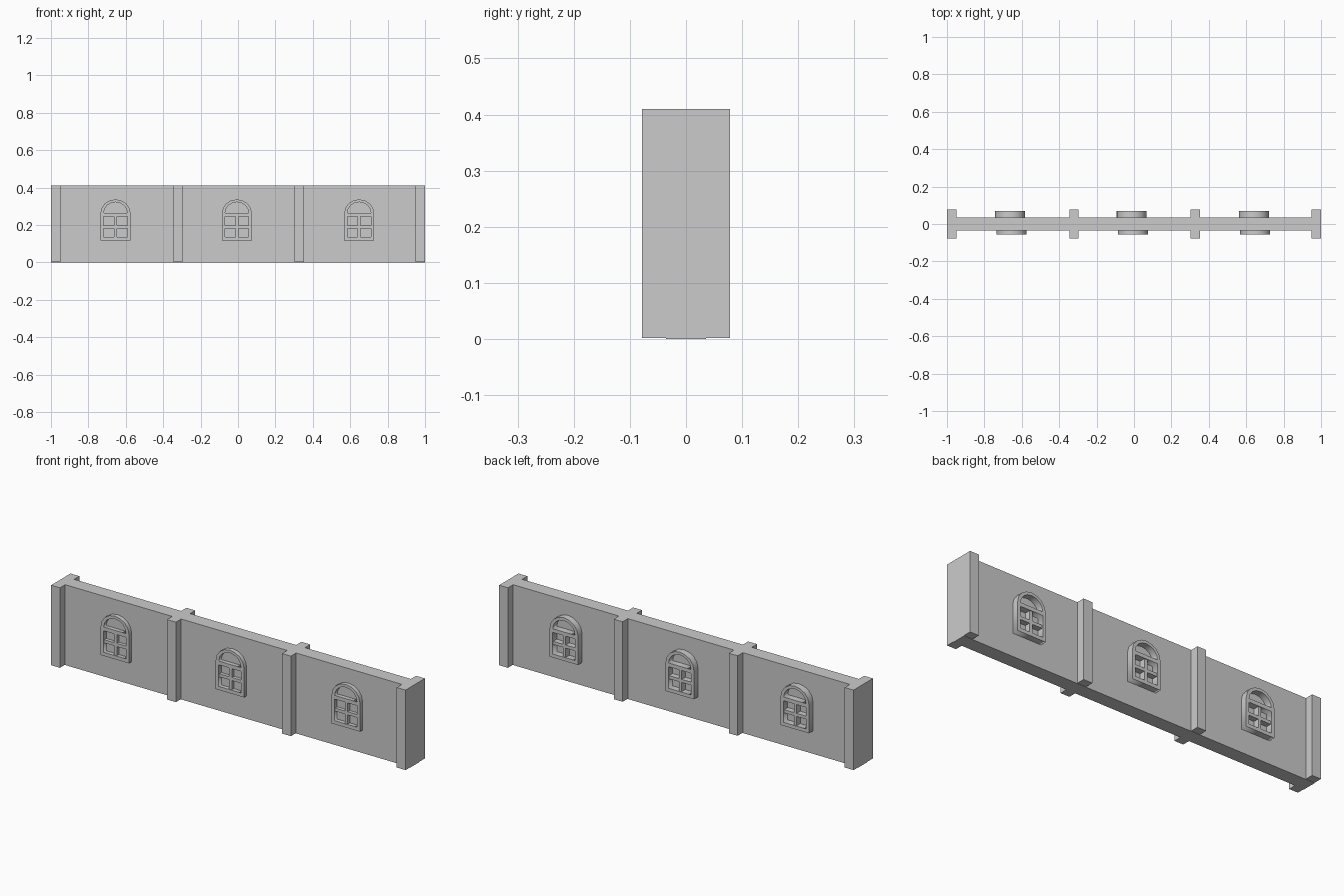
import bpy
from math import cos, sin, pi

if "Cube" in bpy.data.objects:
    bpy.data.objects.remove(bpy.data.objects["Cube"])

HEIGHT = 0.41
WALL_Y = 0.036      # half thickness of the wall
PILLAR_Y = 0.078    # how far the pilasters reach


def box(name, x0, x1, y0, y1, z0, z1):
    bpy.ops.mesh.primitive_cube_add(size=1, location=((x0 + x1) / 2, (y0 + y1) / 2, (z0 + z1) / 2))
    o = bpy.context.object
    o.name = name
    o.scale = (abs(x1 - x0), abs(y1 - y0), abs(z1 - z0))
    bpy.ops.object.transform_apply(location=False, rotation=False, scale=True)
    return o


def arch(radius, spring, steps=8):
    return [(radius * cos(pi * i / steps), spring + radius * 0.92 * sin(pi * i / steps))
            for i in range(steps + 1)]


def plate(name, loops, x, y0, y1):
    """Flat shape in x/z with holes, spanning y0..y1."""
    cu = bpy.data.curves.new(name, 'CURVE')
    cu.dimensions = '2D'
    cu.fill_mode = 'BOTH'
    cu.extrude = abs(y1 - y0) / 2
    for pts in loops:
        s = cu.splines.new('POLY')
        s.points.add(len(pts) - 1)
        for p, (px, pz) in zip(s.points, pts):
            p.co = (px, pz, 0, 1)
        s.use_cyclic_u = True
    o = bpy.data.objects.new(name, cu)
    bpy.context.collection.objects.link(o)
    o.location = (x, (y0 + y1) / 2, 0)
    o.rotation_euler = (pi / 2, 0, 0)
    bpy.ops.object.select_all(action='DESELECT')
    o.select_set(True)
    bpy.context.view_layer.objects.active = o
    bpy.ops.object.convert(target='MESH')


def window(side, x, face_y):
    sign = 1 if face_y > 0 else -1
    base = sign * WALL_Y
    # arched surround with a square opening and a fanlight opening
    outer = [(-0.08, 0.117), (0.08, 0.117)] + arch(0.08, 0.263)
    lower = [(-0.063, 0.135), (0.063, 0.135), (0.063, 0.245), (-0.063, 0.245)]
    fan = arch(0.063, 0.264)
    plate(side + "_window_frame", [outer, lower, fan], x, base, face_y)
    # glazing bars, slightly set back
    bar_y = face_y - sign * 0.004
    box(side + "_vertical_bar", x - 0.008, x + 0.008, base, bar_y, 0.135, 0.245)
    for a, b in ((-0.063, -0.008), (0.008, 0.063)):
        box(side + "_cross_bar", x + a, x + b, base, bar_y, 0.182, 0.198)


# wall slab
box("wall", -1, 1, -WALL_Y, WALL_Y, 0, HEIGHT)

# pilasters on both faces
for x in (-0.975, -0.321, 0.328, 0.975):
    for name, s in (("front_pilaster", -1), ("back_pilaster", 1)):
        box(name, x - 0.025, x + 0.025, s * WALL_Y, s * PILLAR_Y, 0.002, HEIGHT)

# windows on both faces
for x in (-0.655, -0.006, 0.648):
    window("front", x, -0.057)
    window("back", x - 0.007, 0.069)
